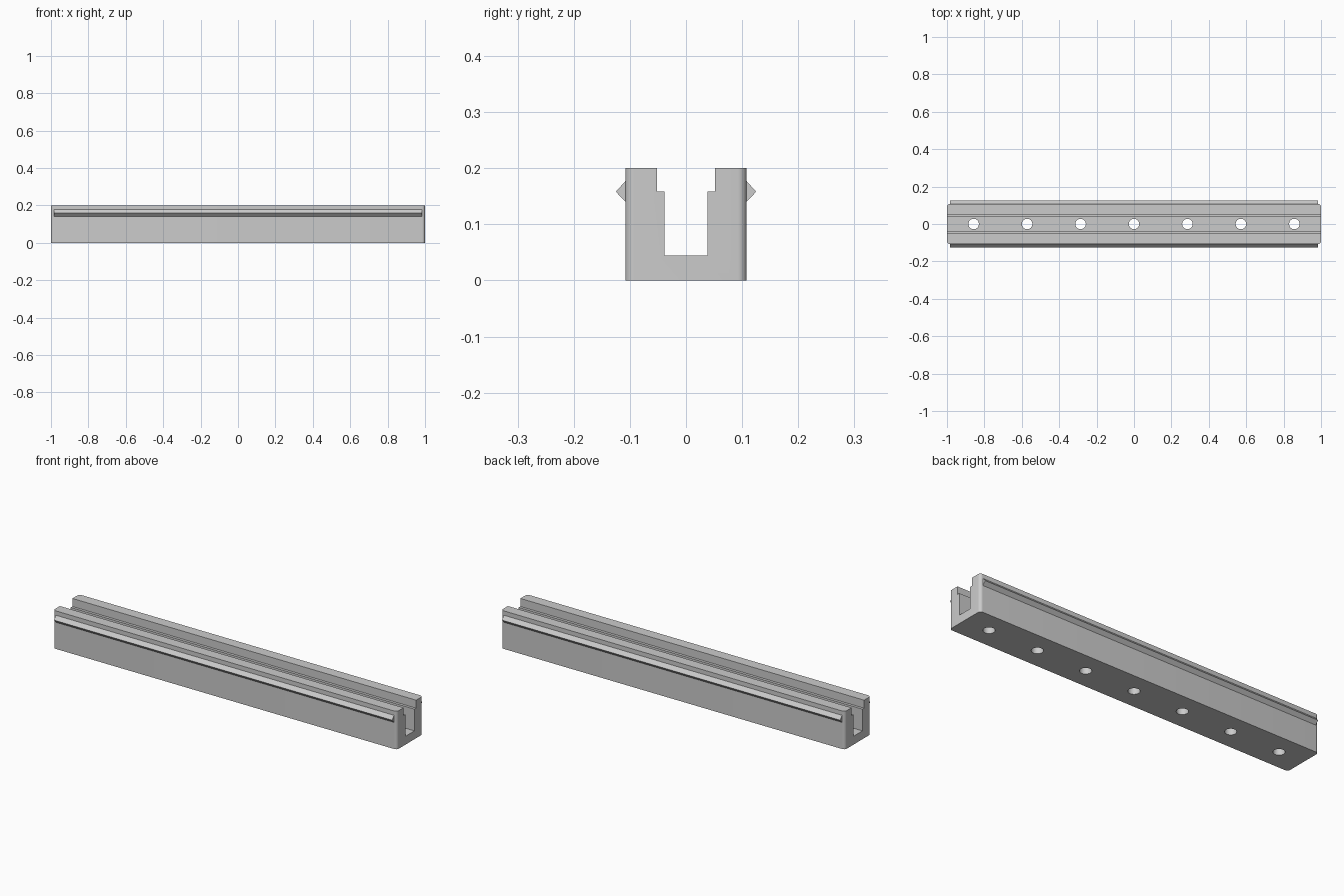
import bpy, bmesh, math
from mathutils import Matrix

cube = bpy.data.objects.get("Cube")
if cube:
    bpy.data.objects.remove(cube, do_unlink=True)

HALF_LENGTH, HALF_WIDTH, HEIGHT = 1.0, 0.108, 0.2
CORNER = 0.016

grey = bpy.data.materials.new("light grey")
grey.use_nodes = True
grey.diffuse_color = (0.6, 0.6, 0.6, 1)
grey.node_tree.nodes["Principled BSDF"].inputs["Base Color"].default_value = (0.6, 0.6, 0.6, 1)


def make_object(name, bm):
    bmesh.ops.recalc_face_normals(bm, faces=bm.faces)
    mesh = bpy.data.meshes.new(name)
    bm.to_mesh(mesh)
    bm.free()
    mesh.materials.append(grey)
    obj = bpy.data.objects.new(name, mesh)
    bpy.context.collection.objects.link(obj)
    return obj


def extrude_x(profile, half):
    """Sweep a (y, z) profile along x."""
    bm = bmesh.new()
    face = bm.faces.new([bm.verts.new((-half, y, z)) for y, z in profile])
    result = bmesh.ops.extrude_face_region(bm, geom=[face])
    verts = [g for g in result["geom"] if isinstance(g, bmesh.types.BMVert)]
    bmesh.ops.translate(bm, verts=verts, vec=(2 * half, 0, 0))
    return bm


# Channel body: stepped U section with rounded outer end corners
right_half = [(HALF_WIDTH, 0), (HALF_WIDTH, HEIGHT), (0.052, HEIGHT),
              (0.052, 0.158), (0.038, 0.158), (0.038, 0.044)]
profile = right_half + [(-y, z) for y, z in reversed(right_half)]
bm = extrude_x(profile, HALF_LENGTH)
corners = [e for e in bm.edges
           if abs(e.verts[0].co.z - e.verts[1].co.z) > HEIGHT * 0.9]
bmesh.ops.bevel(bm, geom=corners, offset=CORNER, segments=8, profile=0.5, affect='EDGES')
body = make_object("channel_body", bm)

# Row of mounting holes through the floor
bm = bmesh.new()
for i in range(-3, 4):
    bmesh.ops.create_cone(bm, cap_ends=True, segments=32, radius1=0.028, radius2=0.028,
                          depth=0.1, matrix=Matrix.Translation((i * 2 / 7, 0, 0.02)))
cutter = make_object("hole_cutter", bm)
cutter.hide_render = True

bpy.ops.object.select_all(action='DESELECT')
bpy.context.view_layer.objects.active = body
body.select_set(True)
holes = body.modifiers.new("holes", 'BOOLEAN')
holes.operation = 'DIFFERENCE'
holes.solver = 'EXACT'
holes.object = cutter
bpy.ops.object.modifier_apply(modifier=holes.name)
bpy.data.objects.remove(cutter, do_unlink=True)
bpy.ops.object.shade_smooth_by_angle(angle=math.radians(30))

# Pointed snap ridges along both outer walls
for side, name in ((-1, "front_snap_ridge"), (1, "back_snap_ridge")):
    section = [(side * y, z) for y, z in
               ((0.106, 0.14), (HALF_WIDTH, 0.14), (0.125, 0.158),
                (HALF_WIDTH, 0.177), (0.106, 0.177))]
    make_object(name, extrude_x(section, HALF_LENGTH - CORNER))
